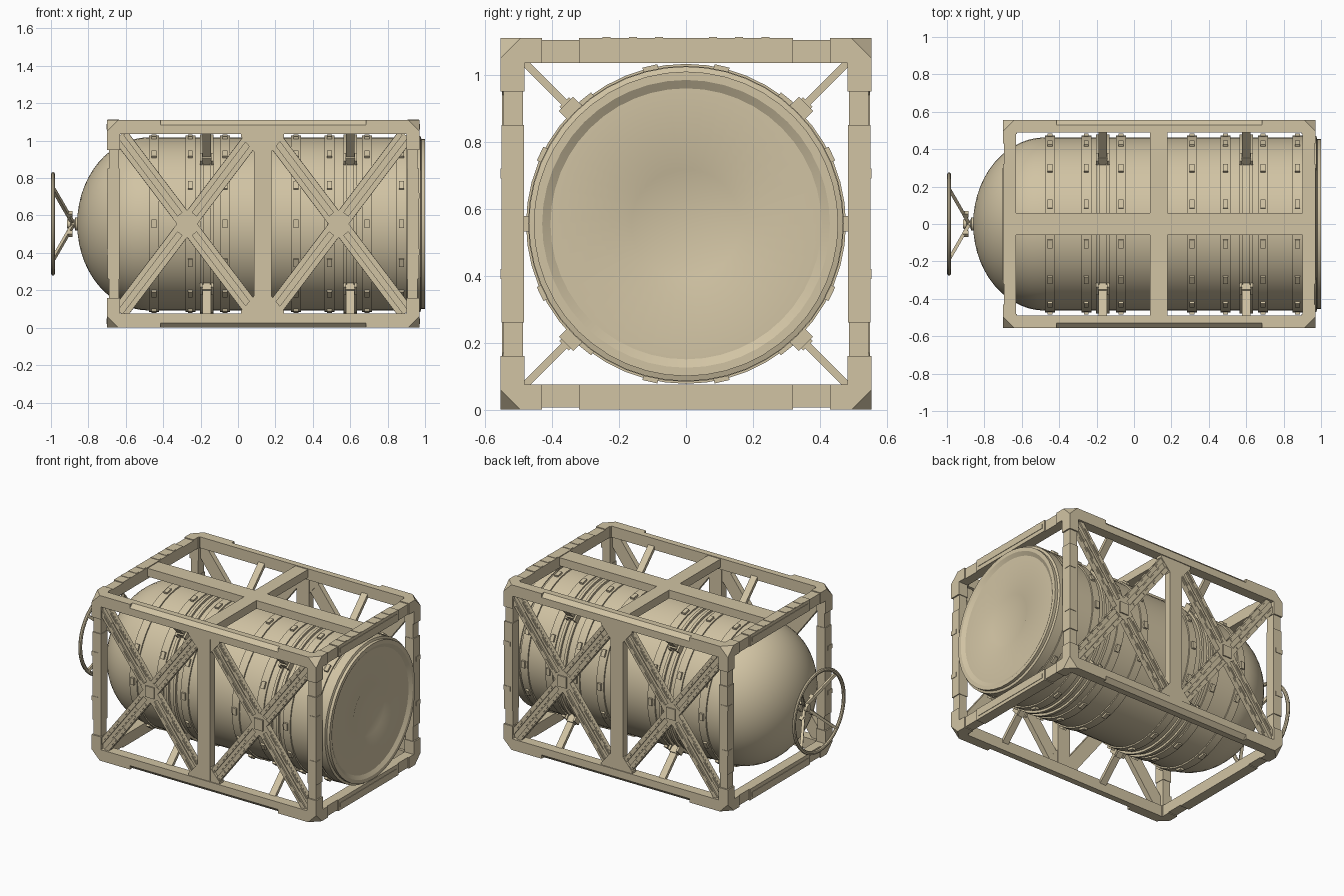
import bpy, bmesh, math
from mathutils import Matrix, Vector

if "Cube" in bpy.data.objects:
    bpy.data.objects.remove(bpy.data.objects["Cube"])

C = 0.555                      # tank axis height and frame half-width
XC, HX = 0.135, 0.835          # frame centre and half-length in x
tan = bpy.data.materials.new("tan_paint")
tan.diffuse_color = (0.64, 0.55, 0.37, 1)
tan.use_nodes = True
tan.node_tree.nodes["Principled BSDF"].inputs["Base Color"].default_value = tan.diffuse_color


def finish(bm, name, smooth=False):
    bmesh.ops.remove_doubles(bm, verts=bm.verts, dist=1e-6)
    bmesh.ops.recalc_face_normals(bm, faces=bm.faces)
    me = bpy.data.meshes.new(name)
    bm.to_mesh(me)
    bm.free()
    me.materials.append(tan)
    ob = bpy.data.objects.new(name, me)
    bpy.context.collection.objects.link(ob)
    if smooth:
        bpy.context.view_layer.objects.active = ob
        ob.select_set(True)
        bpy.ops.object.shade_smooth_by_angle(angle=math.radians(30))
        ob.select_set(False)
    return ob


def box(bm, c, size, rot=Matrix()):
    m = Matrix.Translation(c) @ rot @ Matrix.Diagonal((*size, 1))
    bmesh.ops.create_cube(bm, size=1, matrix=m)


def span(bm, x, y, z):         # box from (low, high) pairs
    lo, hi = zip(x, y, z)
    box(bm, [(a + b) / 2 for a, b in zip(lo, hi)], [abs(b - a) for a, b in zip(lo, hi)])


def hull(bm, pts):
    vs = [bm.verts.new(p) for p in pts]
    bmesh.ops.convex_hull(bm, input=vs)


def strut(bm, a, b, w, h):
    a, b = Vector(a), Vector(b)
    d = b - a
    box(bm, (a + b) / 2, (w, h, d.length), d.to_track_quat('Z', 'Y').to_matrix().to_4x4())


def revolve(bm, prof, n=48, closed=False):   # profile of (x, radius) about tank axis
    rings = []
    for i in range(n):
        t = 2 * math.pi * i / n
        rings.append([bm.verts.new((x, r * math.sin(t), C + r * math.cos(t))) for x, r in prof])
    for i in range(n):
        p, q = rings[i], rings[(i + 1) % n]
        for j in range(len(prof) - (0 if closed else 1)):
            k = (j + 1) % len(prof)
            bm.faces.new((p[j], p[k], q[k], q[j]))


# Tank shell: domed end, raised hoops, clamp hoops, flanged flat end
R = 0.463
bands = [-0.45, -0.255, -0.07, 0.31, 0.49, 0.69, 0.875]
clamps = [-0.167, 0.60]
prof = [(-0.475 - 0.385 * math.cos(t), R * math.sin(t))
        for t in [math.pi / 2 * i / 14 for i in range(15)]]
steps = [(x, 0.027, 0.472) for x in bands]
steps += [(x + d, 0.009, 0.478) for x in clamps for d in (-0.026, 0.026)]
for x, h, r in sorted(steps):
    prof += [(x - h, R), (x - h, r), (x + h, r), (x + h, R)]
prof += [(0.915, R), (0.915, 0.47), (0.975, 0.47), (0.98, 0.455), (1.0, 0.455), (1.0, 0.43), (0.985, 0.405),
         (0.985, 0.18), (0.978, 0.163), (0.978, 0)]
bm = bmesh.new()
revolve(bm, prof)
finish(bm, "tank_shell", True)

# Small lugs around every hoop
bm = bmesh.new()
for x in bands:
    for k in range(14):
        rot = Matrix.Rotation(2 * math.pi * k / 14, 4, 'X')
        box(bm, rot @ Vector((0, 0.475, 0)) + Vector((x, 0, C)), (0.026, 0.018, 0.046), rot)
finish(bm, "hoop_lugs")

# Diagonal supports between tank clamps and frame corners
bm = bmesh.new()
for x in clamps:
    for k in range(4):
        rot = Matrix.Rotation(math.pi / 4 + k * math.pi / 2, 4, 'X')
        for r, size in [(0.585, (0.046, 0.26, 0.022)), (0.49, (0.05, 0.05, 0.04))]:
            box(bm, rot @ Vector((0, r, 0)) + Vector((x, 0, C)), size, rot)
        for s in (-1, 1):
            box(bm, rot @ Vector((0, 0.485, 0)) + Vector((x + s * 0.03, 0, C)), (0.014, 0.045, 0.06), rot)
finish(bm, "tank_supports")

# Corner blocks with the outer vertex cut off
bm = bmesh.new()
W, CUT = 0.075, 0.06
for sx in (-1, 1):
    for sy in (-1, 1):
        for sz in (-1, 1):
            pts = [(a, b, c) for a in (0, W) for b in (0, W) for c in (0, W) if a + b + c > 0]
            pts += [(CUT, 0, 0), (0, CUT, 0), (0, 0, CUT)]
            hull(bm, [(XC + sx * (HX - a), sy * (C - b), C + sz * (C - c)) for a, b, c in pts])
finish(bm, "frame_corners")

# Long rails, chamfered along the middle of the outer edge
bm = bmesh.new()
for sy in (-1, 1):
    for sz in (-1, 1):
        for a, b, ch in [(-0.64, -0.415, 0), (-0.415, 0.685, 0.026), (0.685, 0.91, 0)]:
            sec = [(0.488, 0.48), (C, 0.48), (0.488, C)]
            sec += [(C - ch, C), (C, C - ch)] if ch else [(C, C)]
            hull(bm, [(x, sy * y, C + sz * z) for x in (a, b) for y, z in sec])
finish(bm, "long_rails")

# End beams and corner posts, with stepped narrow sections
bm = bmesh.new()
seg_beam = [(0, 0.32, 0), (0.32, 0.43, 0.006), (0.43, 0.49, 0)]
for sx in (-1, 1):
    xo = XC + sx * HX
    for s in (-1, 1):
        for sz in (-1, 1):
            for a, b, i in seg_beam:
                span(bm, (xo - sx * i, xo - sx * 0.068), (s * a, s * b), (C + sz * (C - i), C + sz * 0.48))
        for sz in (-1, 1):
            for a, b, i in [(0, 0.295, 0.003), (0.295, 0.395, 0.009), (0.395, 0.49, 0)]:
                span(bm, (xo - sx * i, xo - sx * (0.068 - i / 2)), (s * (C - i), s * (0.482 + i / 2)),
                     (C + sz * a, C + sz * b))
            # grip plates wrapped on the posts
            span(bm, (xo, xo - sx * 0.05), (s * C, s * 0.51), (C + sz * 0.135, C + sz * 0.165))
    for sz in (-1, 1):          # long raised strip on each end beam
        z = C + sz * 0.52
        span(bm, (xo - sx * 0.02, xo + sx * 0.003), (-0.30, 0.30), (z - 0.014, z + 0.014))
finish(bm, "end_frames")

# Treads on top of the end beams
bm = bmesh.new()
for sx in (-1, 1):
    for y in (0.08, 0.158, 0.238):
        for s in (-1, 1):
            box(bm, (XC + sx * 0.802, s * y, 1.108), (0.062, 0.024, 0.01))
finish(bm, "step_treads")

# Top walkway beam and cross beam
bm = bmesh.new()
span(bm, (-0.66, 0.93), (-0.058, 0.058), (1.05, 1.105))
span(bm, (0.085, 0.178), (-0.51, 0.51), (1.05, 1.105))
finish(bm, "top_beams")

# Middle side posts with flared ends
bm = bmesh.new()
for s in (-1, 1):
    span(bm, (0.085, 0.178), (s * 0.50, s * 0.55), (0.04, 1.07))
    for sz in (-1, 1):
        hull(bm, [(0.1315 + sx * w, s * y, C + sz * z) for sx in (-1, 1)
                  for w, z in [(0.115, 0.50), (0.115, 0.465), (0.046, 0.385)] for y in (0.505, 0.549)])
finish(bm, "middle_posts")

# Crossed side braces: bar, raised edge strips, pads and centre plate
bm = bmesh.new()
for s in (-1, 1):
    for cx in (-0.272, 0.538):
        for d in (-1, 1):
            rot = Matrix.Rotation(d * math.atan2(0.475, 0.36), 4, 'Y')
            o = Vector((cx, 0, C))

            def part(u, v, y, lu, lv, ty):
                box(bm, o + rot @ Vector((u, s * y, v)), (lu, ty, lv), rot)
            part(0, 0, 0.519, 1.19, 0.088, 0.026)
            for e in (-1, 1):
                part(0, e * 0.029, 0.532, 1.17, 0.028, 0.02)
                for u in (0.13, 0.26, 0.39, 0.50):
                    for v in (-0.029, 0.029):
                        part(e * u, v, 0.54, 0.075, 0.012, 0.012)
                part(e * 0.33, 0, 0.533, 0.30, 0.014, 0.008)
            part(0, 0, 0.531, 0.13, 0.088, 0.026)
        box(bm, (cx, s * 0.535, C), (0.065, 0.034, 0.075))
finish(bm, "side_braces")

# Hand wheel: rim, hub and four raked spokes
bm = bmesh.new()
revolve(bm, [(-0.989 + 0.011 * math.cos(t), 0.264 + 0.013 * math.sin(t))
             for t in [math.pi / 4 * i for i in range(8)]], 40, True)
revolve(bm, [(-0.915, 0), (-0.915, 0.024), (-0.895, 0.028), (-0.89, 0.018), (-0.875, 0.018),
             (-0.87, 0.035), (-0.84, 0.035), (-0.84, 0)], 16)
finish(bm, "hand_wheel", True)
bm = bmesh.new()
for k in range(4):
    t = math.pi / 4 + k * math.pi / 2
    c, q = math.cos(t), math.sin(t)
    strut(bm, (-0.886, 0.015 * c, C + 0.015 * q), (-0.987, 0.263 * c, C + 0.263 * q), 0.018, 0.018)
    box(bm, (-0.9, 0.075 * c, C + 0.075 * q), (0.028, 0.024, 0.024), Matrix.Rotation(t, 4, 'X'))
finish(bm, "wheel_spokes")
